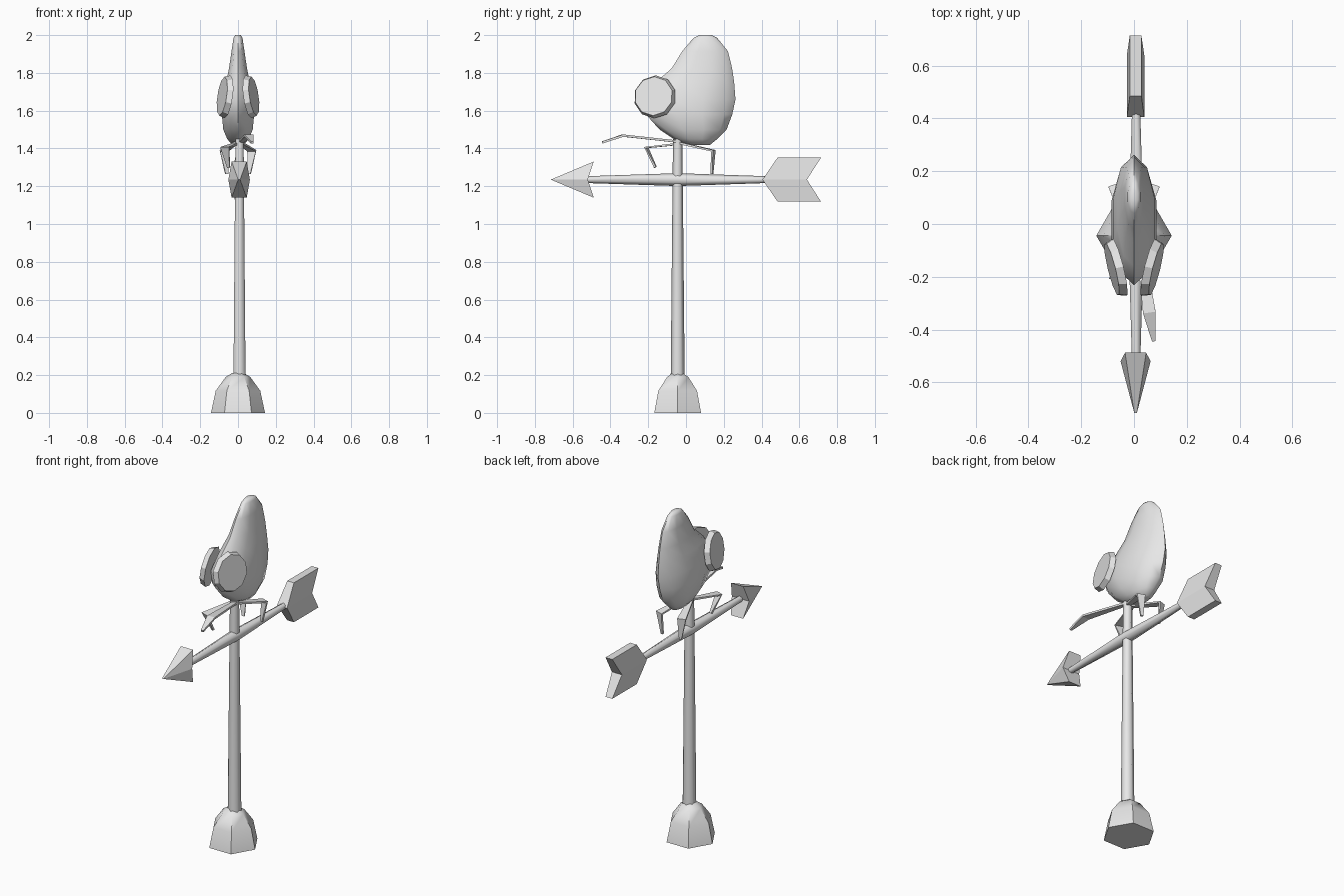
import bpy, bmesh, math
from mathutils import Vector, Matrix

cube = bpy.data.objects.get("Cube")
if cube:
    bpy.data.objects.remove(cube, do_unlink=True)

grey = bpy.data.materials.new("plain grey")
grey.use_nodes = True
grey.diffuse_color = (0.8, 0.8, 0.8, 1)
grey.node_tree.nodes["Principled BSDF"].inputs["Base Color"].default_value = (0.8, 0.8, 0.8, 1)

POLE = Vector((0.008, -0.044, 0))
ARROW_Z = 1.235


def finish(name, bm, angle=0):
    """Turn a bmesh into a named object, smooth below the given angle."""
    bmesh.ops.recalc_face_normals(bm, faces=bm.faces)
    mesh = bpy.data.meshes.new(name)
    bm.to_mesh(mesh)
    bm.free()
    mesh.materials.append(grey)
    obj = bpy.data.objects.new(name, mesh)
    bpy.context.collection.objects.link(obj)
    if angle:
        bpy.ops.object.select_all(action="DESELECT")
        obj.select_set(True)
        bpy.context.view_layer.objects.active = obj
        bpy.ops.object.shade_smooth_by_angle(angle=math.radians(angle))
    return obj


def loft(name, rings, angle=0):
    """Skin a list of equal point rings and cap both ends."""
    bm = bmesh.new()
    loops = [[bm.verts.new(p) for p in ring] for ring in rings]
    n = len(loops[0])
    for a, b in zip(loops, loops[1:]):
        for i in range(n):
            j = (i + 1) % n
            bm.faces.new((a[i], a[j], b[j], b[i]))
    bm.faces.new(loops[0])
    bm.faces.new(loops[-1])
    return finish(name, bm, angle)


def ellipse(center, u, v, sides, turn=0):
    """Ring of points around a centre, spanned by the axes u and v."""
    angles = [math.tau * i / sides + turn for i in range(sides)]
    return [Vector(center) + Vector(u) * math.cos(t) + Vector(v) * math.sin(t) for t in angles]


def flat_ring(center, r, sides=6, turn=0):
    return ellipse(center, (r, 0, 0), (0, r, 0), sides, turn)


# Domed hexagonal foot and tapering pole
foot_profile = [(0, 0.143), (0.117, 0.118), (0.19, 0.065), (0.212, 0.03)]
loft("base", [flat_ring((0, -0.044, z), r) for z, r in foot_profile], 50)
loft("pole", [flat_ring(POLE + Vector((0, 0, z)), r, 6, math.pi / 2)
              for z, r in ((0.18, 0.037), (1.45, 0.025))], 65)

# Arrow shaft, thickest where it crosses the pole
loft("arrow_shaft", [ellipse((0.008, y, ARROW_Z), (r, 0, 0), (0, 0, r), 6, math.pi / 2)
                     for y, r in ((-0.53, 0.018), (-0.044, 0.034), (0.43, 0.018))], 65)


def ridged_plate(name, upper):
    """Plate from its upper half outline (y, height, half width), mirrored downward."""
    bm = bmesh.new()

    def side(s, flip):
        return [bm.verts.new((0.006 + s * w, y, ARROW_Z + flip * h)) for y, h, w in upper]

    for flip in (1, -1):
        a, b = side(1, flip), side(-1, flip)
        bm.faces.new(a)
        bm.faces.new(b)
        for i in range(len(a) - 1):
            bm.faces.new((a[i], a[i + 1], b[i + 1], b[i]))
    bmesh.ops.remove_doubles(bm, verts=bm.verts, dist=0.0005)
    finish(name, bm)


ridged_plate("arrow_head", [(-0.716, 0, 0.005), (-0.488, 0.096, 0.04), (-0.52, 0, 0.057)])
ridged_plate("arrow_tail", [(0.405, 0, 0.033), (0.485, 0.117, 0.022),
                            (0.715, 0.117, 0.022), (0.64, 0, 0.033)])

# Body: stacked oval slices (height, front, back, half width)
slices = [(2.0, 0.07, 0.135, 0.016), (1.985, 0.04, 0.165, 0.025), (1.915, -0.02, 0.222, 0.036),
          (1.825, -0.075, 0.244, 0.05), (1.75, -0.16, 0.255, 0.066), (1.66, -0.232, 0.262, 0.084),
          (1.58, -0.212, 0.245, 0.09), (1.5, -0.14, 0.215, 0.082), (1.45, -0.065, 0.165, 0.06),
          (1.417, 0.01, 0.125, 0.03)]
loft("body", [ellipse((0, (f + b) / 2, z), (w, 0, 0), (0, (b - f) / 2, 0), 10, math.pi / 2)
              for z, f, b, w in slices], 60)

# Large disc eyes, facing outward, slightly forward and up
for s, label in ((1, "left"), (-1, "right")):
    bm = bmesh.new()
    normal = Vector((s * 0.96, -0.24, 0.14))
    place = Matrix.Translation((s * 0.07, -0.168, 1.675)) @ normal.to_track_quat("Z", "Y").to_matrix().to_4x4()
    bmesh.ops.create_cone(bm, cap_ends=True, segments=10, radius1=0.115, radius2=0.104,
                          depth=0.03, matrix=place)
    finish(label + "_eye", bm)


def leg(name, hip, knee, toe):
    """Bent flat ribbon, widest at the knee, facing outward."""
    points = [Vector(p) for p in (hip, knee, toe)]
    out = points[1] - points[0]
    across = Vector((-out.y, out.x, 0)).normalized()
    thin = [(points[1] - points[0]).cross(across).normalized(),
            None,
            (points[2] - points[1]).cross(across).normalized()]
    thin[1] = (thin[0] + thin[2]).normalized()
    rings = []
    for p, t, w in zip(points, thin, (0.012, 0.024, 0.007)):
        rings.append([p + across * w * a + t * 0.006 * b
                      for a, b in ((1, 1), (-1, 1), (-1, -1), (1, -1))])
    loft(name, rings)


# Legs: one front foot reaches forward, the others grip downward
leg("front_left_leg", (0.015, -0.03, 1.435), (0.058, -0.335, 1.468), (0.075, -0.443, 1.432))
leg("front_right_leg", (-0.01, -0.03, 1.425), (-0.07, -0.21, 1.405), (-0.05, -0.162, 1.3))
for s, label in ((1, "left"), (-1, "right")):
    leg("rear_" + label + "_leg", (s * 0.012, -0.04, 1.43), (s * 0.073, 0.145, 1.388),
        (s * 0.06, 0.137, 1.265))
